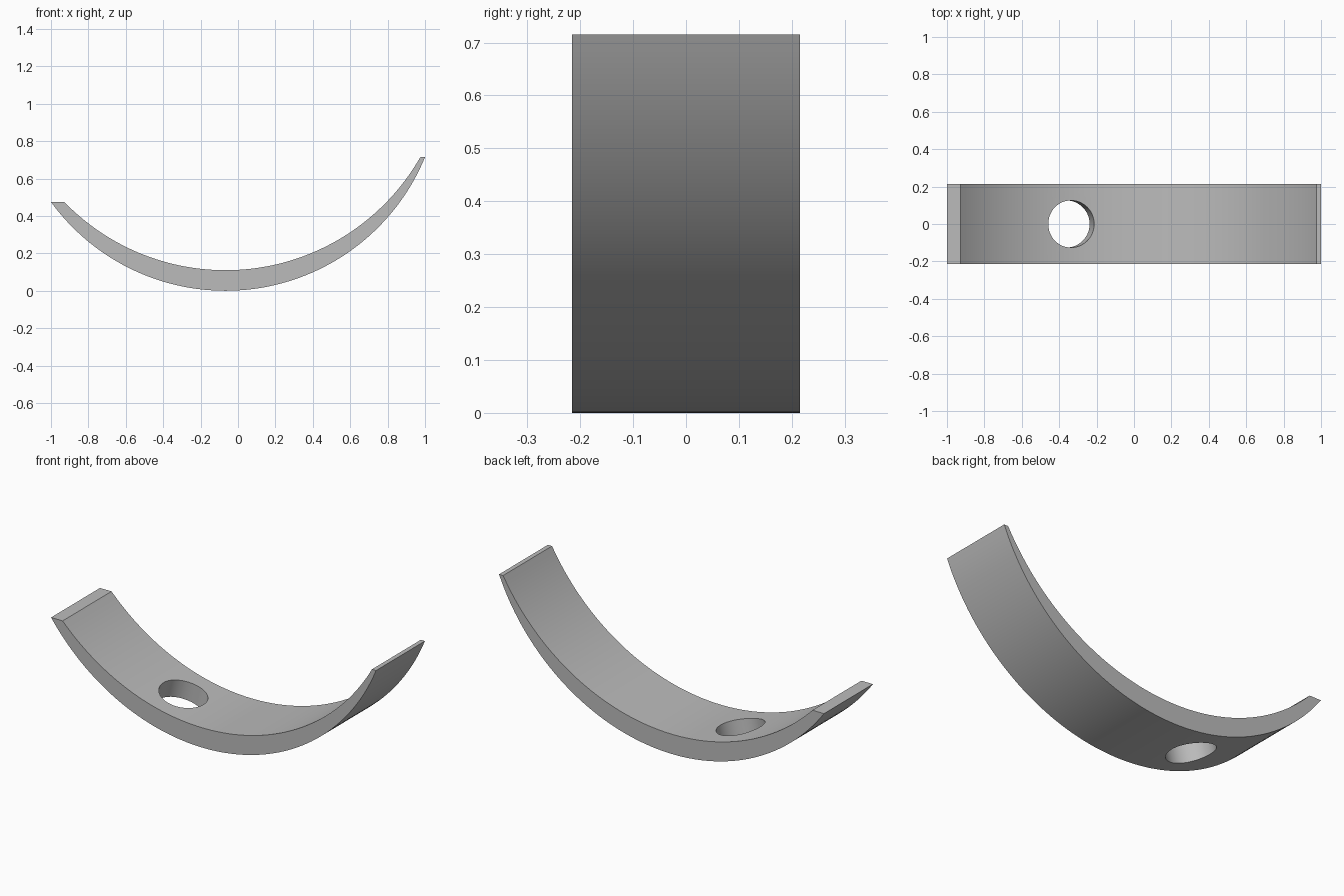
import bpy, bmesh
from math import asin, acos, sin, cos, pi
from mathutils import Vector

cube = bpy.data.objects.get("Cube")
if cube:
    bpy.data.objects.remove(cube, do_unlink=True)

CENTRE_X = -0.067
OUTER_R, OUTER_Z = 1.154, 1.154
INNER_R, INNER_Z = 1.2, 1.31
LEFT_TOP, RIGHT_TOP = 0.475, 0.715
HALF_WIDTH = 0.215
SEGMENTS = 72

# Material
grey = bpy.data.materials.new("plain_grey")
grey.use_nodes = True
colour = (0.5, 0.5, 0.5, 1)
grey.diffuse_color = colour
grey.node_tree.nodes["Principled BSDF"].inputs["Base Color"].default_value = colour


def arc(radius, centre_z):
    """Points along the bottom of a circle, between the two end heights."""
    start = -acos((centre_z - LEFT_TOP) / radius)
    end = acos((centre_z - RIGHT_TOP) / radius)
    angles = [start + (end - start) * i / SEGMENTS for i in range(SEGMENTS + 1)]
    return [Vector((CENTRE_X + radius * sin(a), -HALF_WIDTH, centre_z - radius * cos(a)))
            for a in angles]


# Curved band: crescent profile extruded across its width
bm = bmesh.new()
outline = arc(OUTER_R, OUTER_Z) + arc(INNER_R, INNER_Z)[::-1]
face = bm.faces.new([bm.verts.new(p) for p in outline])
side = bmesh.ops.extrude_face_region(bm, geom=[face])
moved = [g for g in side["geom"] if isinstance(g, bmesh.types.BMVert)]
bmesh.ops.translate(bm, verts=moved, vec=(0, 2 * HALF_WIDTH, 0))
bmesh.ops.recalc_face_normals(bm, faces=bm.faces)
mesh = bpy.data.meshes.new("curved_band")
bm.to_mesh(mesh)
bm.free()
mesh.materials.append(grey)
band = bpy.data.objects.new("curved_band", mesh)
bpy.context.collection.objects.link(band)

# Round hole, square to the curved surface
tilt = asin(0.27 / INNER_R)
reach = INNER_R + 0.05
bpy.ops.mesh.primitive_cylinder_add(
    vertices=64, radius=0.126, depth=0.5,
    location=(CENTRE_X - reach * sin(tilt), 0, INNER_Z - reach * cos(tilt)),
    rotation=(0, tilt, 0))
cutter = bpy.context.object
cutter.name = "hole_cutter"
cutter.hide_render = True
cutter.data.materials.append(grey)

cut = band.modifiers.new("hole", "BOOLEAN")
cut.operation = "DIFFERENCE"
cut.solver = "EXACT"
cut.object = cutter
bpy.ops.object.select_all(action="DESELECT")
band.select_set(True)
bpy.context.view_layer.objects.active = band
bpy.ops.object.modifier_apply(modifier=cut.name)
bpy.data.objects.remove(cutter, do_unlink=True)

bpy.ops.object.shade_smooth_by_angle(angle=pi / 6)
